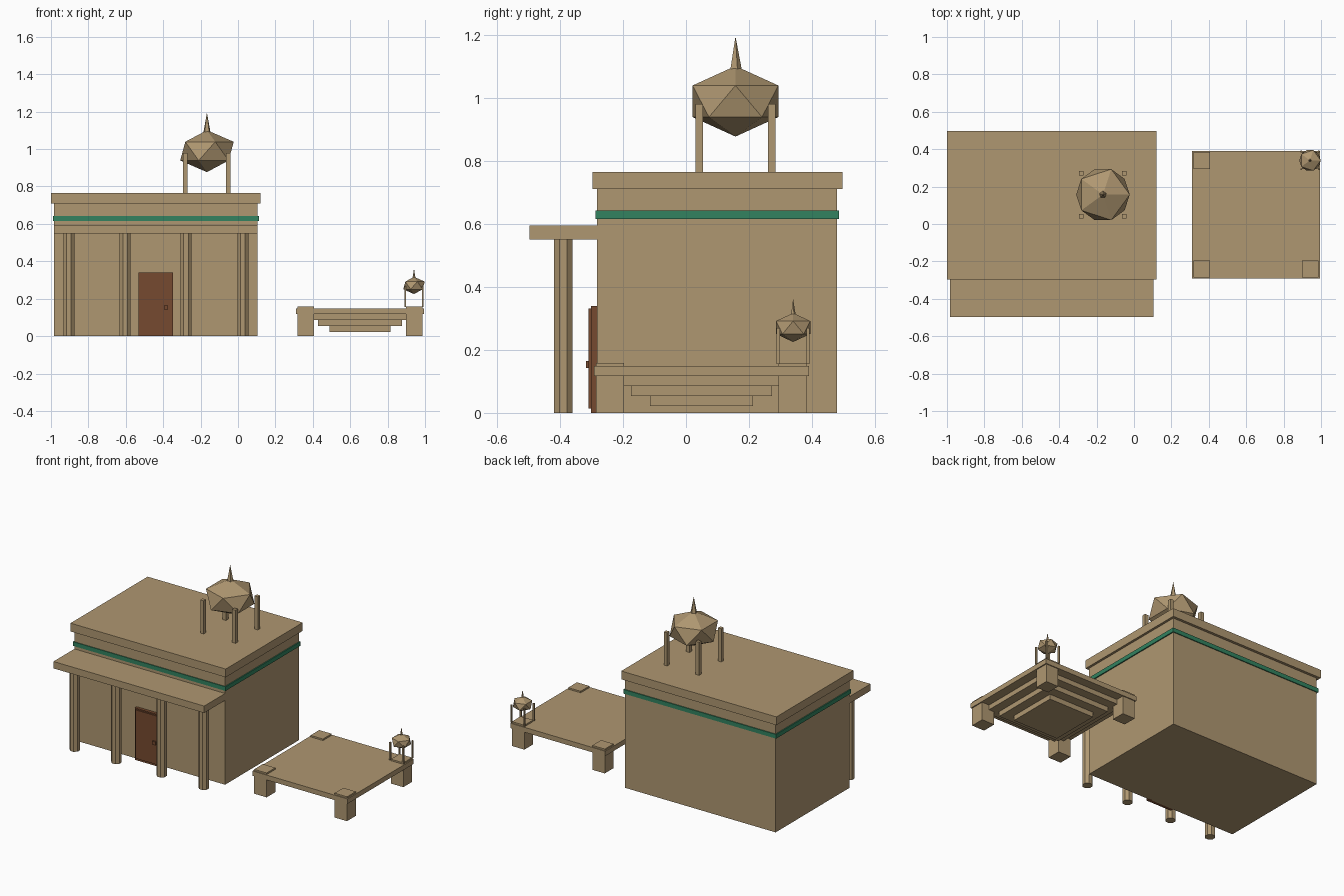
import bpy, bmesh, math
from mathutils import Matrix, Vector

cube = bpy.data.objects.get("Cube")
if cube:
    bpy.data.objects.remove(cube, do_unlink=True)


def material(name, rgb):
    m = bpy.data.materials.new(name)
    m.use_nodes = True
    m.diffuse_color = (*rgb, 1)
    m.node_tree.nodes["Principled BSDF"].inputs["Base Color"].default_value = (*rgb, 1)
    return m


STONE = material("sandstone", (0.43, 0.31, 0.165))
GREEN = material("green trim", (0.032, 0.225, 0.115))
WOOD = material("brown wood", (0.18, 0.068, 0.029))


def finish(name, bm, mat):
    mesh = bpy.data.meshes.new(name)
    bm.to_mesh(mesh)
    bm.free()
    mesh.materials.append(mat)
    ob = bpy.data.objects.new(name, mesh)
    bpy.context.collection.objects.link(ob)
    return ob


def box(name, x, y, z, mat=STONE):
    """Box from (low, high) ranges on each axis."""
    bm = bmesh.new()
    size = [r[1] - r[0] for r in (x, y, z)]
    mid = Vector([(r[0] + r[1]) / 2 for r in (x, y, z)])
    bmesh.ops.create_cube(bm, size=1, matrix=Matrix.Translation(mid) @ Matrix.Diagonal((*size, 1)))
    return finish(name, bm, mat)


def around(c, half):
    return (c - half, c + half)


def cone(name, x, y, z, r1, r2, sides, turn=0, mat=STONE):
    bm = bmesh.new()
    place = Matrix.Translation((x, y, (z[0] + z[1]) / 2)) @ Matrix.Rotation(turn, 4, "Z")
    bmesh.ops.create_cone(bm, cap_ends=True, segments=sides, radius1=r1, radius2=r2,
                          depth=z[1] - z[0], matrix=place)
    return finish(name, bm, mat)


def beacon(name, x, y, base, mid, top, radius, half_height, spread, post, post_top):
    """Faceted flattened orb with a spike, held between four square posts."""
    bm = bmesh.new()
    place = Matrix.Translation((x, y, mid)) @ Matrix.Diagonal((radius, radius, half_height, 1))
    bmesh.ops.create_icosphere(bm, subdivisions=1, radius=1, matrix=place)
    finish(name + "_orb", bm, STONE)
    cone(name + "_spike", x, y, (mid + half_height * 0.9, top), radius * 0.125, 0, 5)
    for sx in (-1, 1):
        for sy in (-1, 1):
            box(name + "_post", around(x + sx * spread, post), around(y + sy * spread, post),
                (base, post_top))


# Main hall
WALL_X = (-0.983, 0.104)
box("hall_walls", WALL_X, (-0.282, 0.48), (0, 0.72))
box("hall_trim_band", (-0.99, 0.111), (-0.287, 0.486), (0.615, 0.642), GREEN)
box("hall_roof", (-1, 0.119), (-0.297, 0.497), (0.71, 0.764))

# Porch
box("porch_roof", WALL_X, (-0.497, -0.27), (0.55, 0.595))
for x in (-0.904, -0.604, -0.278, 0.026):
    cone("porch_column", x, -0.39, (0, 0.551), 0.0315, 0.0315, 8, math.pi / 8)

# Door
box("door_frame", (-0.533, -0.347), (-0.302, -0.275), (0, 0.339), WOOD)
box("door_leaf", (-0.524, -0.355), (-0.309, -0.3), (0.014, 0.331), WOOD)
box("door_knob", around(-0.385, 0.011), (-0.318, -0.305), (0.142, 0.165), WOOD)

# Roof beacon
beacon("roof_beacon", -0.166, 0.157, 0.76, 0.989, 1.195, 0.16, 0.112, 0.115, 0.012, 0.98)

# Landing platform with stepped underside
CX, CY = 0.652, 0.049
box("platform_deck", around(CX, 0.342), around(CY, 0.341), (0.117, 0.149))
for half, low, high in ((0.283, 0.086, 0.118), (0.224, 0.054, 0.087), (0.163, 0.022, 0.055)):
    box("platform_step", around(CX, half), around(CY, half), (low, high))
for sx in (-1, 1):
    for sy in (-1, 1):
        box("platform_foot", around(CX + sx * 0.29, 0.045), around(CY + sy * 0.29, 0.045), (0, 0.159))

# Platform beacon on the back left foot
beacon("platform_beacon", 0.941, 0.34, 0.155, 0.271, 0.362, 0.064, 0.046, 0.047, 0.005, 0.269)
